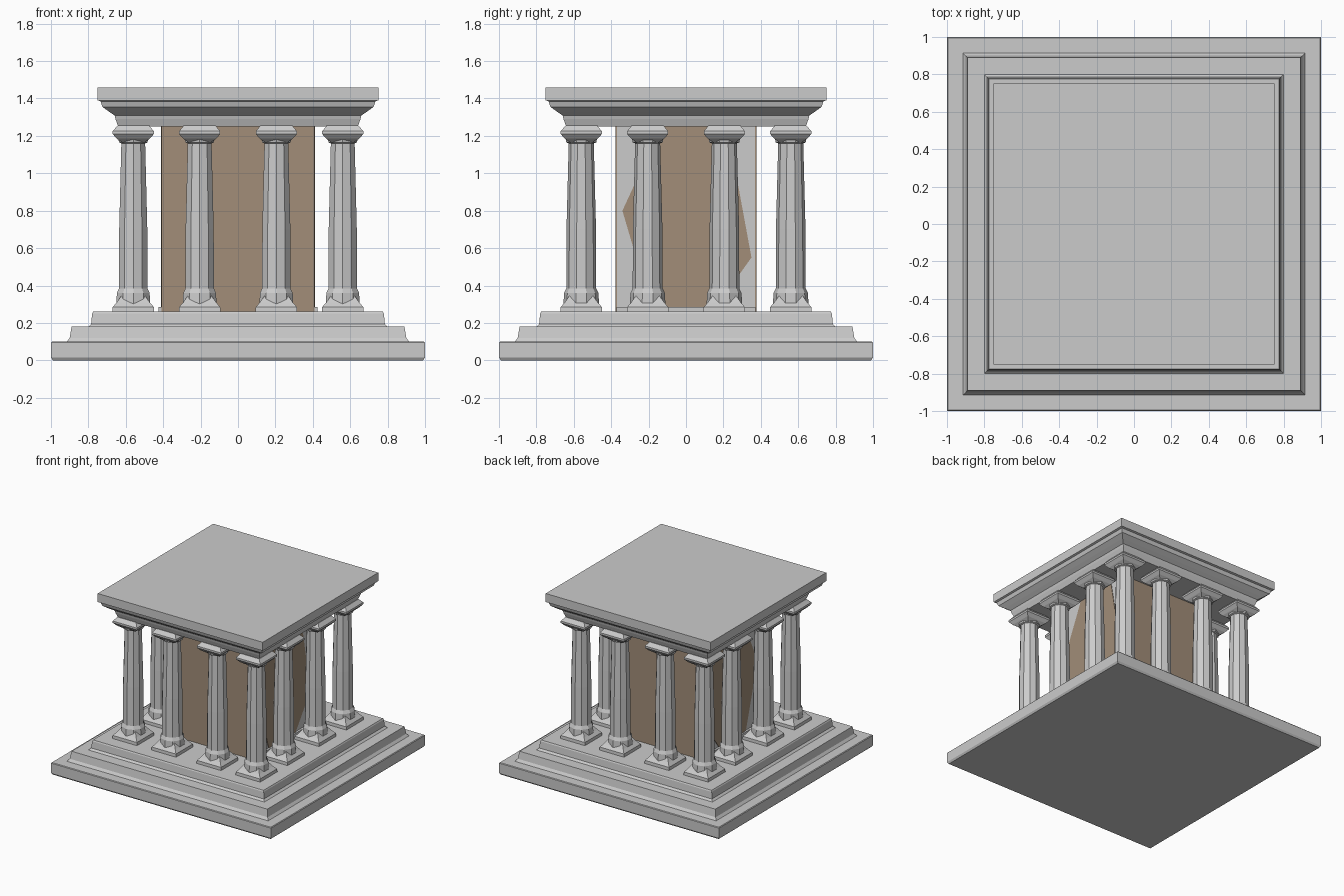
import bpy, bmesh, math

if "Cube" in bpy.data.objects:
    bpy.data.objects.remove(bpy.data.objects["Cube"])

def loft(name, profile, cx=0, cy=0, sides=4):
    """Stack regular rings; each profile entry is (half width, z)."""
    bm = bmesh.new()
    k = 1 / math.cos(math.pi / sides) if sides == 4 else 1.0
    rings = []
    for half, z in profile:
        ring = []
        for i in range(sides):
            a = 2 * math.pi * (i + 0.5) / sides
            ring.append(bm.verts.new((cx + half * k * math.cos(a), cy + half * k * math.sin(a), z)))
        rings.append(ring)
    for a, b in zip(rings, rings[1:]):
        for i in range(sides):
            j = (i + 1) % sides
            bm.faces.new((a[i], a[j], b[j], b[i]))
    bm.faces.new(rings[0][::-1])
    bm.faces.new(rings[-1])
    return finish(name, bm)

def finish(name, bm):
    bmesh.ops.recalc_face_normals(bm, faces=bm.faces)
    me = bpy.data.meshes.new(name)
    bm.to_mesh(me)
    bm.free()
    ob = bpy.data.objects.new(name, me)
    bpy.context.collection.objects.link(ob)
    return ob

def box(name, x0, x1, y0, y1, z0, z1):
    bm = bmesh.new()
    bmesh.ops.create_cube(bm, size=1)
    for v in bm.verts:
        v.co = (x0 + (v.co.x + .5) * (x1 - x0), y0 + (v.co.y + .5) * (y1 - y0),
                z0 + (v.co.z + .5) * (z1 - z0))
    return finish(name, bm)

tan = bpy.data.materials.new("tan_stone")
tan.diffuse_color = (0.36, 0.27, 0.19, 1)
tan.use_nodes = True
tan.node_tree.nodes["Principled BSDF"].inputs["Base Color"].default_value = tan.diffuse_color

# Stepped platform with small coves between the steps
loft("stepped_base", [(0.99, 0), (1.0, 0.015), (1.0, 0.095), (0.995, 0.10), (0.915, 0.10),
                      (0.90, 0.12), (0.89, 0.18), (0.80, 0.18), (0.785, 0.195),
                      (0.78, 0.25), (0.775, 0.26)])

# Roof slab with concave cornice
loft("roof", [(0.64, 1.25), (0.655, 1.29), (0.66, 1.31), (0.69, 1.33), (0.725, 1.355),
              (0.735, 1.385), (0.75, 1.39), (0.75, 1.46)])

# Ring of twelve columns, four per side
spots = (-0.56, -0.205, 0.205, 0.56)
for x in spots:
    for y in spots:
        if abs(x) < 0.5 and abs(y) < 0.5:
            continue
        loft("column_plinth", [(0.112, 0.25), (0.11, 0.285), (0.088, 0.31), (0.06, 0.35)], x, y)
        loft("column_shaft", [(0.095, 0.30), (0.092, 0.36), (0.08, 0.385), (0.079, 0.7),
                              (0.067, 1.16), (0.08, 1.165), (0.085, 1.19), (0.1, 1.22)],
             x, y, sides=10)
        loft("column_capital", [(0.06, 1.165), (0.088, 1.185), (0.11, 1.21), (0.11, 1.225), (0.085, 1.255)], x, y)

# Inner chamber: grey core, tan front and back walls
box("chamber_walls", -0.408, 0.408, -0.37, 0.37, 0.25, 1.26)
for s in (-1, 1):
    y = sorted((s * 0.369, s * 0.376))
    box("chamber_facing", -0.408, 0.408, *y, 0.255, 1.255).data.materials.append(tan)

# Irregular tan panels on the side walls
outline = [(-0.34, 0.8), (-0.13, 1.255), (0.22, 1.255), (0.35, 0.55), (0.14, 0.255), (-0.18, 0.255)]
for s in (-1, 1):
    bm = bmesh.new()
    f = bm.faces.new([bm.verts.new((s * 0.407, y, z)) for y, z in outline])
    ext = bmesh.ops.extrude_face_region(bm, geom=[f])
    for v in ext["geom"]:
        if isinstance(v, bmesh.types.BMVert):
            v.co.x = s * 0.412
    finish("side_panel", bm).data.materials.append(tan)
    # Low skirting along each side wall
    x = sorted((s * 0.40, s * 0.425))
    box("side_skirting", *x, -0.372, 0.372, 0.25, 0.285)
